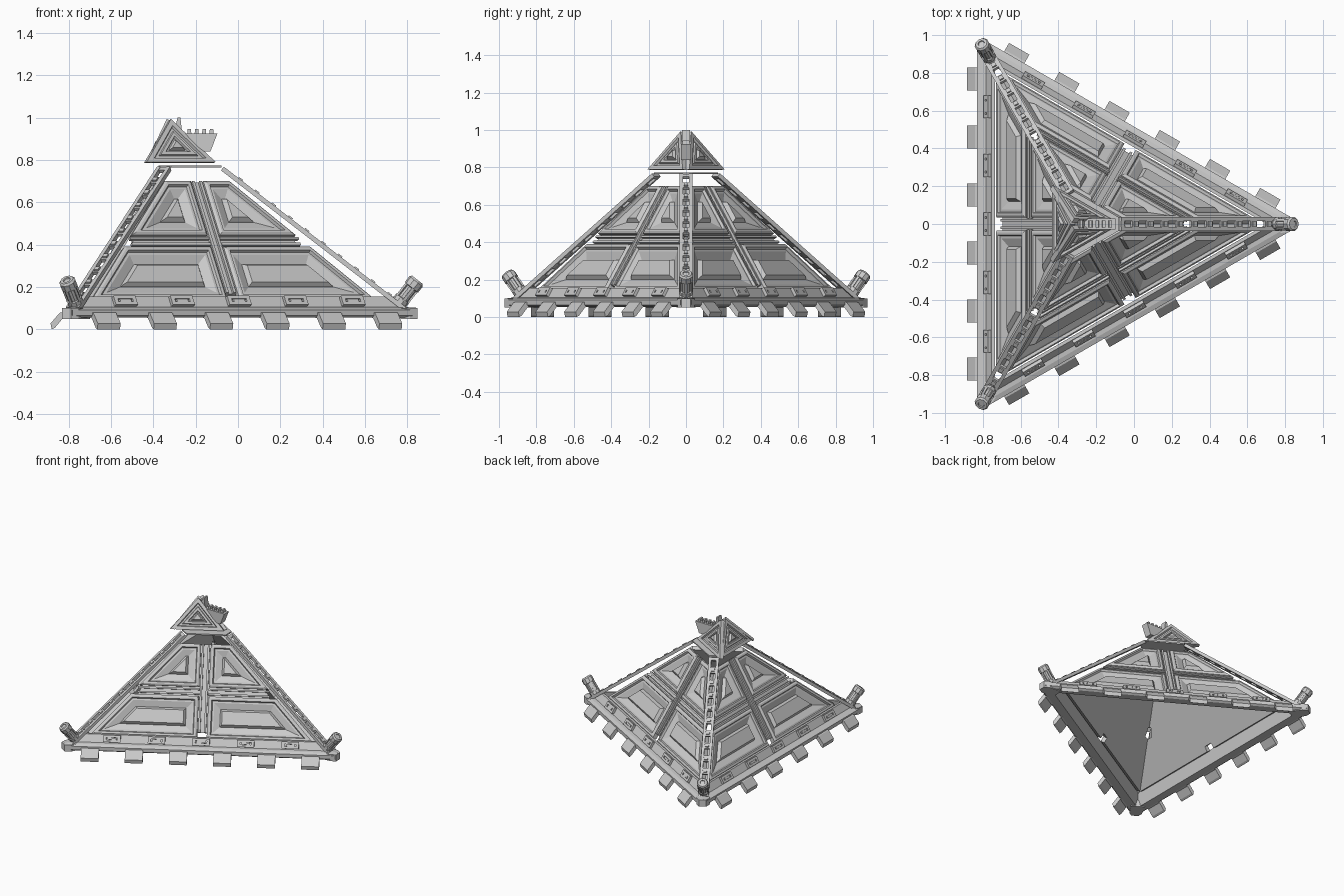
import bpy, bmesh, math
from mathutils import Vector

if "Cube" in bpy.data.objects:
    bpy.data.objects.remove(bpy.data.objects["Cube"])

CX = -0.257                      # vertical axis of the three-fold layout
FACES, CORNERS = (60, 180, 300), (0, 120, 240)
parts = {}


def loft(name, rings):
    """Skin a list of equal-length rings and cap both ends."""
    bm = parts.setdefault(name, bmesh.new())
    vs = [[bm.verts.new(p) for p in r] for r in rings]
    n = len(rings[0])
    for a, b in zip(vs, vs[1:]):
        for i in range(n):
            bm.faces.new((a[i], a[(i + 1) % n], b[(i + 1) % n], b[i]))
    bm.faces.new(vs[0][::-1])
    bm.faces.new(vs[-1])


def place(ang, r, u, z, cx=CX):
    """Radial distance r, sideways u, height z, turned to an angle."""
    a = math.radians(ang)
    return Vector((cx + r * math.cos(a) - u * math.sin(a),
                   r * math.sin(a) + u * math.cos(a), z))


def inset(poly, d):
    """Shrink a convex counter-clockwise 2D polygon by d."""
    out, n = [], len(poly)
    for i in range(n):
        p, a, b = Vector(poly[i]), Vector(poly[i - 1]), Vector(poly[(i + 1) % n])
        e, f = (p - a).normalized(), (b - p).normalized()
        m, k = Vector((-e.y, e.x)), Vector((-f.y, f.x))
        out.append(p + (m + k) * d / (1 + m.dot(k)))
    return out


# sloped face: height z, sideways u, offset h along the outward normal
Z0, I0, SL = 0.13, 0.455, 0.616
LEN = math.hypot(1, SL)


def inr(z):
    return I0 - SL * (z - Z0)


def on_face(ang, u, w, h):
    z = Z0 + w / LEN
    return place(ang, inr(z) + h / LEN, u, z + h * SL / LEN)


def slope_box(name, ang, poly, h0, h1):
    loft(name, [[on_face(ang, u, w, h) for u, w in poly] for h in (h0, h1)])


STEPS = [(0, -.012), (0, .02), (.012, .028), (.024, .028), (.03, .014),
         (.042, .014), (.085, -.004), (.087, .0), (.1, .018)]

for ang in FACES:
    # coffered panels, two rows and two sides
    for za, zb in ((.13, .38), (.435, .69)):
        wa, wb = (za - Z0) * LEN, (zb - Z0) * LEN
        ua, ub = inr(za) * 1.732 - .015, inr(zb) * 1.732 - .015
        quad = [(.034, wa), (ua, wa), (ub, wb), (.034, wb)]
        for s in (1, -1):
            loft("panel", [[on_face(ang, s * u, w, h) for u, w in inset(quad, d)]
                           for d, h in STEPS])
    # struts between the panels
    w0, w1 = .04, (.69 - Z0) * LEN
    slope_box("centre_strut", ang, [(-.034, w0), (.034, w0), (.034, w1), (-.034, w1)], -.012, .006)
    for s in (-.02, .02):
        slope_box("centre_strut", ang, [(s - .007, w0), (s + .007, w0), (s + .007, w1), (s - .007, w1)], .004, .02)
    for side in (1, -1):
        wa, wb = .25 * LEN, .305 * LEN
        e = inr(.41) * 1.732 - .03
        slope_box("cross_strut", ang, [(side * .03, wa), (side * e, wa), (side * (e - .03), wb), (side * .03, wb)], -.012, .006)
        for f in (.25, .75):
            m = wa + (wb - wa) * f
            slope_box("cross_strut", ang, [(side * .03, m - .006), (side * e, m - .006), (side * e, m + .006), (side * .03, m + .006)], .004, .02)

    # base rim with sloped skirt
    prof = [(.50, .055), (.56, .055), (.575, .065), (.575, .092), (.55, .102),
            (.527, .105), (.497, .155), (.48, .155)]
    end = [min(r * 1.732, (1.1 - .5 * r) / .866) for r, z in prof]
    loft("base_rim", [[place(ang, r, s * e, z) for (r, z), e in zip(prof, end)] for s in (-1, 1)])
    # slotted vents on the skirt
    for i in range(-2, 3):
        c = i * .31
        for du, dz, w, hh in ((0, .014, .06, .007), (0, -.014, .06, .007),
                              (-.05, 0, .01, .02), (.05, 0, .01, .02), (0, 0, .03, .006)):
            ring = []
            for r in (-.006, .016):
                ring.append([place(ang, .512 - (dz + b) * .6 + r, c + du + a, .13 + dz + b + r * .5)
                             for a, b in ((-w, -hh), (w, -hh), (w, hh), (-w, hh))])
            loft("rim_vent", ring)
    # drooping feet
    foot = [(.545, .058), (.548, .088), (.585, .078), (.628, .028), (.622, .0), (.607, .008), (.57, .052)]
    for i in range(6):
        c = (i - 2.5) * .307
        loft("foot", [[place(ang, r, c + s * .062, z) for r, z in foot] for s in (-1, 1)])

for ang in CORNERS:
    # ladder-like ridge beam
    A, B = Vector((1.05, .105)), Vector((.19, .768))
    d = (B - A).normalized()
    nrm = Vector((-d.y, d.x)) if d.x > 0 else Vector((d.y, -d.x))
    L = (B - A).length

    def ridge_box(name, s0, s1, u0, u1, h0, h1):
        rings = []
        for s in (s0, s1):
            ring = []
            for u, h in ((u0, h0), (u1, h0), (u1, h1), (u0, h1)):
                q = A + d * s + nrm * h
                ring.append(place(ang, q.x, u, q.y))
            rings.append(ring)
        loft(name, rings)

    for s in (1, -1):
        ridge_box("ridge_rail", 0, L, s * .017, s * .036, -.022, 0)
    N = 11
    for i in range(N + 1):
        m = L * i / N
        ridge_box("ridge_rung", max(0, m - .022), min(L, m + .022), -.02, .02, -.02, -.003)
        if 0 < i < N:
            ridge_box("ridge_rung", m - .012, m + .012, -.012, .012, -.004, .006)

    # corner block under the lamp
    loft("corner_block", [[place(ang, r, u, z) for r, u in
                           ((.97, -.05), (1.07, -.045), (1.105, -.025), (1.105, .025), (1.07, .045), (.97, .05))]
                          for z in (.05, .1)])
    # tilted lamp with collars
    p0, ax = Vector((1.012, .118)), Vector((.62, .785))
    prof = [(0, .02), (.012, .038), (.035, .038), (.038, .031), (.1, .031),
            (.103, .04), (.138, .04), (.148, .032), (.148, .018), (.142, .016)]
    rings = []
    for s, r in prof:
        ring = []
        for i in range(10):
            a = math.tau * i / 10
            q = p0 + ax * s + Vector((ax.y, -ax.x)) * r * math.cos(a)
            ring.append(place(ang, q.x, r * math.sin(a), q.y))
        rings.append(ring)
    loft("corner_lamp", rings)
    for i in range(5):
        a = math.tau * i / 5
        rings = []
        for s in (.03, .11):
            ring = []
            for da, r in ((-.2, .028), (.2, .028), (.2, .038), (-.2, .038)):
                q = p0 + ax * s + Vector((ax.y, -ax.x)) * r * math.cos(a + da)
                ring.append(place(ang, q.x, r * math.sin(a + da), q.y))
            rings.append(ring)
        loft("corner_lamp", rings)

# thin truncated plate on top of the pyramid
plate = [place(c, .178, u, 0) for c in CORNERS for u in (-.035, .035)]
loft("top_plate", [[p + Vector((0, 0, z)) for p in plate] for z in (.764, .774)])

# floating tip: three leaning framed triangles
CAP = [(0, -.03), (0, 0), (.022, 0), (.027, -.012), (.038, -.012), (.042, -.004),
       (.056, -.004), (.06, -.014), (.066, -.014), (.074, .002)]
tri = [(-.188, 0), (.188, 0), (0, .225)]
lean = Vector((-.095, .2)).normalized()
for ang, r, shift in ((60, .13, -.333), (300, .13, -.333), (180, .115, -.318)):
    rings = []
    for dd, h in CAP:
        ring = []
        for u, w in inset(tri, dd):
            q = Vector((r, .79)) + lean * w + Vector((lean.y, -lean.x)) * h
            ring.append(place(ang, q.x, u, max(q.y, .785), shift))
        rings.append(ring)
    loft("tip_panel", rings)

# short horizontal rail on the tip
wedge = [(-.27, .925), (-.097, .925), (-.13, .84), (-.16, .84), (-.2, .87), (-.27, .89)]
loft("tip_rail", [[Vector((x, y, z)) for x, z in wedge] for y in (-.028, .028)])
for x in (-.23, -.195, -.16, -.125):
    loft("tip_rail", [[Vector((x + a, y, z)) for a, z in ((-.01, .92), (.01, .92), (.008, .945), (-.008, .945))]
                      for y in (-.018, .018)])
post = [(-.31, .9), (-.26, .9), (-.272, 1.0), (-.285, 1.0)]
loft("tip_post", [[Vector((x, y, z)) for x, z in post] for y in (-.022, .022)])

for name, bm in parts.items():
    bmesh.ops.recalc_face_normals(bm, faces=bm.faces[:])
    me = bpy.data.meshes.new(name)
    bm.to_mesh(me)
    bm.free()
    bpy.context.collection.objects.link(bpy.data.objects.new(name, me))
